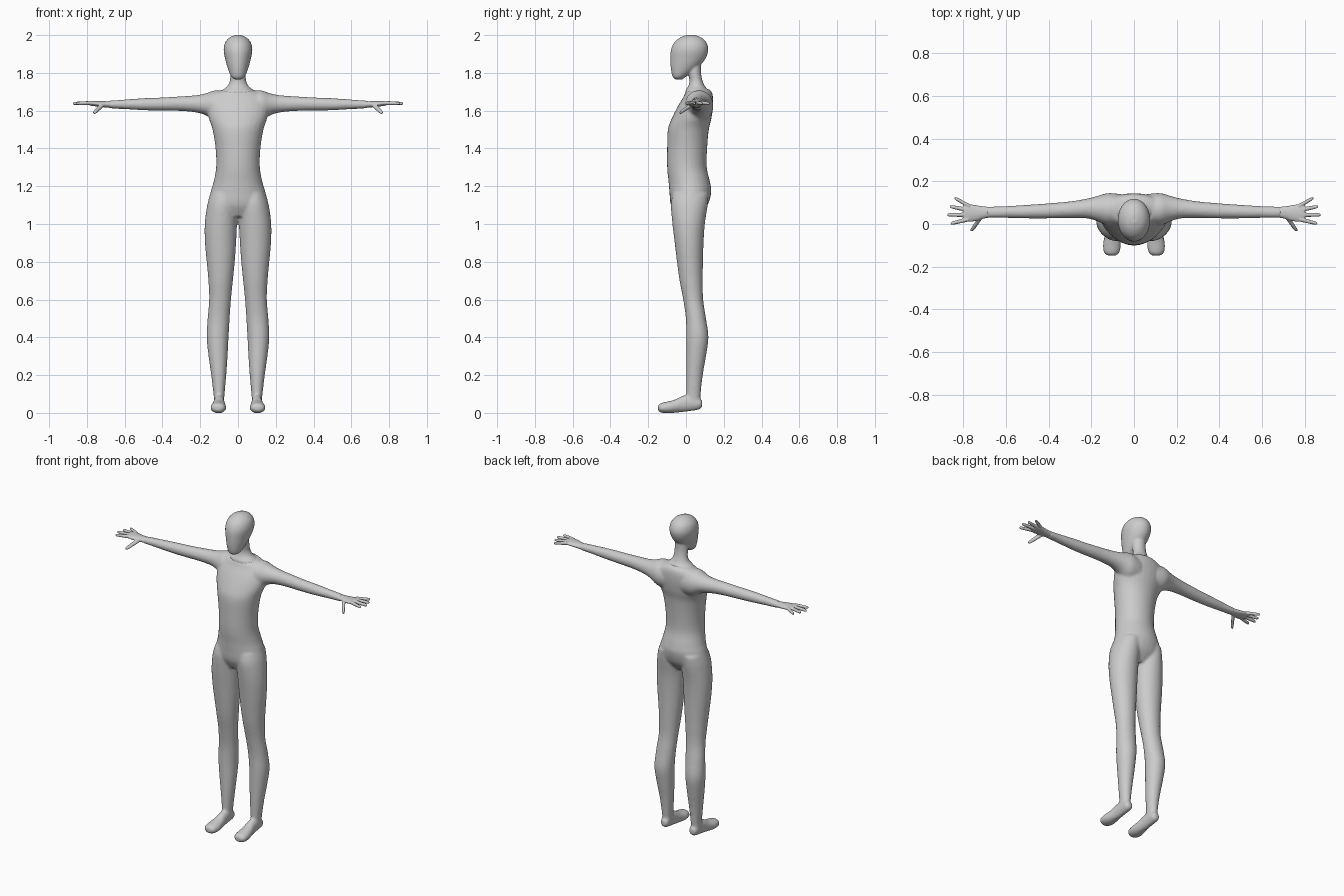
import bpy, bmesh
from math import cos, sin, pi

old = bpy.data.objects.get("Cube")
if old:
    bpy.data.objects.remove(old, do_unlink=True)

grey = bpy.data.materials.new("plain grey")
grey.use_nodes = True
grey.diffuse_color = (0.6, 0.6, 0.6, 1)
shader = next(n for n in grey.node_tree.nodes if n.type == 'BSDF_PRINCIPLED')
shader.inputs["Base Color"].default_value = grey.diffuse_color
shader.inputs["Roughness"].default_value = 0.6

SIDES, STEPS = 28, 5
X, Y, Z = 0, 1, 2


def spline(rings):
    """Smoothly interpolate the ring measurements."""
    result = []
    for i in range(len(rings) - 1):
        before, after = rings[max(i - 1, 0)], rings[min(i + 2, len(rings) - 1)]
        for step in range(STEPS):
            t = step / STEPS
            result.append([
                b + t * (c - a + t * (2 * a - 5 * b + 4 * c - d + t * (3 * (b - c) + d - a))) / 2
                for a, b, c, d in zip(before, rings[i], rings[i + 1], after)])
    return result + [rings[-1]]


def loft(bm, axis, rings, side=1):
    """Skin ellipses given as (place on axis, low, high, low, high)."""
    loops = []
    for place, a, b, c, d in spline(rings):
        loop = []
        for k in range(SIDES):
            angle = 2 * pi * k / SIDES
            point = [(a + b + (b - a) * cos(angle)) / 2, (c + d + (d - c) * sin(angle)) / 2]
            point.insert(axis, place)
            loop.append(bm.verts.new((point[0] * side, point[1], point[2])))
        loops.append(loop)
    for low, high in zip(loops, loops[1:]):
        for k in range(SIDES):
            n = (k + 1) % SIDES
            bm.faces.new((low[k], low[n], high[n], high[k]))
    bm.faces.new(loops[0][::-1])
    bm.faces.new(loops[-1])


def finger(bm, start, end, axis, radius, side):
    """Tapered digit with a rounded tip."""
    rings = []
    for t, scale in ((0, 1), (0.5, 0.9), (0.9, 0.75), (1, 0.35)):
        p = [s + (e - s) * t for s, e in zip(start, end)]
        place, r = p.pop(axis), radius * scale
        rings.append((place, p[0] - r, p[0] + r, p[1] - r, p[1] + r))
    loft(bm, axis, rings, side)


def finish(name, bm, voxel, passes):
    """Fuse overlapping lofts into one soft skin."""
    bmesh.ops.recalc_face_normals(bm, faces=bm.faces)
    mesh = bpy.data.meshes.new(name)
    bm.to_mesh(mesh)
    bm.free()
    mesh.materials.append(grey)
    mesh.shade_smooth()
    obj = bpy.data.objects.new(name, mesh)
    bpy.context.collection.objects.link(obj)
    fuse = obj.modifiers.new("fuse", 'REMESH')
    fuse.mode = 'VOXEL'
    fuse.voxel_size = voxel
    fuse.use_smooth_shade = True
    soften = obj.modifiers.new("soften", 'SMOOTH')
    soften.factor = 0.5
    soften.iterations = passes


def symmetric(rows):
    return [(z, -w, w, front, back) for z, w, front, back in rows]


# Measurements of each part
trunk = symmetric([
    (1.04, .09, -.05, .07), (1.1, .155, -.08, .115), (1.17, .145, -.088, .134),
    (1.22, .13, -.092, .128), (1.3, .116, -.1, .11), (1.4, .119, -.1, .112),
    (1.5, .135, -.096, .121), (1.56, .155, -.075, .135), (1.62, .165, -.045, .143),
    (1.67, .15, -.015, .143), (1.7, .11, 0, .136), (1.715, .06, .03, .12)])
leg = [
    (1.16, .01, .145, -.07, .12), (1.1, .003, .163, -.08, .115), (1, .005, .176, -.072, .1),
    (.9, .01, .175, -.06, .093), (.8, .017, .166, -.048, .09), (.7, .027, .157, -.034, .089),
    (.6, .037, .153, -.015, .091), (.5, .044, .161, -.001, .106), (.4, .05, .166, .001, .119),
    (.3, .055, .156, .001, .106), (.2, .062, .142, .001, .089), (.1, .071, .13, .002, .078),
    (.05, .074, .126, .003, .077)]
foot = [
    (.086, .083, .117, .03, .065), (.07, .074, .126, .018, .08), (.03, .072, .128, .01, .1),
    (-.02, .07, .131, .004, .09), (-.06, .065, .139, 0, .07), (-.1, .061, .146, -.002, .06),
    (-.135, .068, .141, .002, .052), (-.148, .085, .124, .012, .04)]
arm = [
    (.06, 0, .14, 1.54, 1.7), (.12, -.008, .145, 1.545, 1.708), (.17, .012, .132, 1.575, 1.692),
    (.22, .026, .119, 1.59, 1.682), (.3, .028, .106, 1.598, 1.676), (.4, .026, .097, 1.6, 1.67),
    (.5, .026, .09, 1.602, 1.666), (.6, .028, .084, 1.608, 1.659), (.69, .028, .082, 1.613, 1.652)]
palm = [
    (.66, .032, .079, 1.616, 1.65), (.7, .026, .082, 1.617, 1.65), (.74, .014, .088, 1.621, 1.651),
    (.78, .01, .093, 1.627, 1.652), (.8, .018, .086, 1.633, 1.649)]
head = symmetric([
    (1.765, .016, -.056, -.02), (1.78, .036, -.071, .0), (1.82, .053, -.08, .055),
    (1.87, .067, -.083, .1), (1.92, .076, -.08, .118), (1.96, .068, -.063, .109),
    (1.987, .045, -.032, .082), (2.001, .014, .005, .045)])
neck = symmetric([
    (1.86, .04, 0, .08), (1.8, .041, .01, .08), (1.76, .043, .018, .087),
    (1.73, .056, .012, .1), (1.705, .086, -.003, .122), (1.68, .1, -.002, .13)])

# Body with limbs and feet
body = bmesh.new()
loft(body, Z, trunk)
for side in (1, -1):
    loft(body, Z, leg, side)
    loft(body, Y, foot, side)
    loft(body, X, arm, side)
finish("body", body, 0.007, 8)

# Head and neck, set into the collar
skull = bmesh.new()
loft(skull, Z, head)
loft(skull, Z, neck)
finish("head_and_neck", skull, 0.005, 6)

# Hands with spread fingers and a lowered thumb
for side, label in ((1, "left"), (-1, "right")):
    hand = bmesh.new()
    loft(hand, X, palm, side)
    for start, end in (((.77, .083), (.84, .122)), ((.775, .065), (.862, .082)),
                       ((.78, .043), (.874, .043)), ((.775, .022), (.858, .002))):
        finger(hand, (*start, 1.641), (*end, 1.638), X, 0.0105, side)
    finger(hand, (.715, .035, 1.634), (.762, -.034, 1.588), Y, 0.0125, side)
    finish(label + "_hand", hand, 0.003, 3)
